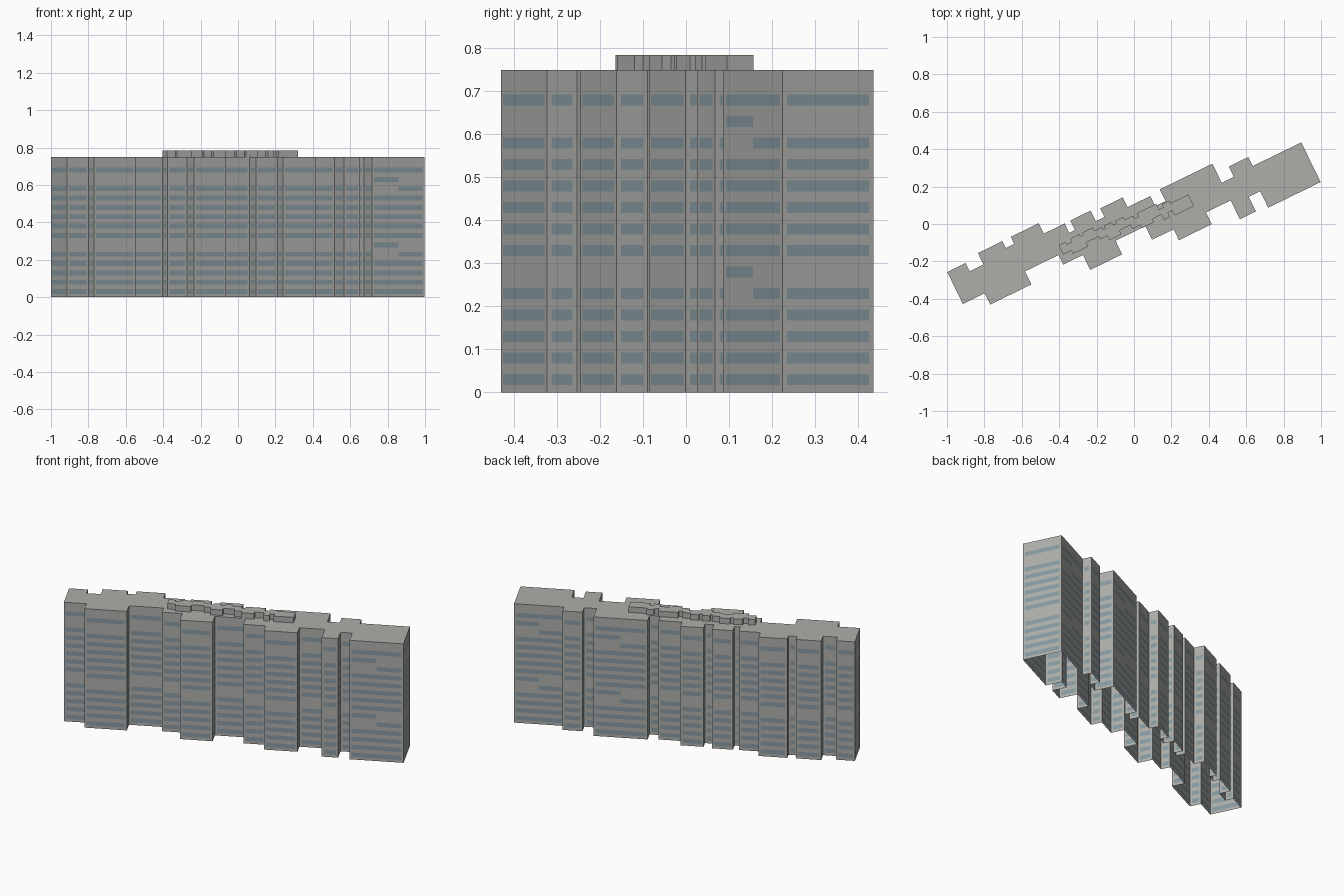
import bpy
import bmesh
import math
from mathutils import Matrix, Vector

default_cube = bpy.data.objects.get("Cube")
if default_cube:
    bpy.data.objects.remove(default_cube, do_unlink=True)


def make_material(name, colour):
    material = bpy.data.materials.new(name)
    material.use_nodes = True
    material.diffuse_color = (*colour, 1)
    shader = material.node_tree.nodes["Principled BSDF"]
    shader.inputs["Base Color"].default_value = (*colour, 1)
    shader.inputs["Roughness"].default_value = 0.8
    return material


concrete = make_material("grey concrete", (0.42, 0.42, 0.40))
glass = make_material("blue grey glass", (0.24, 0.32, 0.36))

# Footprint as right-angled steps (end along the length, depth)
LEFT_END = -1.01
RIGHT_END = 0.995
FRONT_STEPS = [
    (-.88, .017), (-.635, -.05), (-.435, .028), (-.318, -.029),
    (-.128, -.118), (.05, -.037), (.178, -.118), (.373, -.183),
    (.52, -.113), (.615, -.225), (.683, -.138), (RIGHT_END, -.236),
]
BACK_STEPS = [
    (.706, 0), (.59, .054), (.518, -.008), (.205, .106), (.144, .036),
    (.008, .096), (-.126, .154), (-.177, .103), (-.298, .166),
    (-.332, .109), (-.456, .165), (-.622, .227), (-.673, .185),
    (-.818, .226), (-.901, .158), (LEFT_END, .207),
]
TURN = Matrix.Rotation(math.radians(26), 2)

HEIGHT = 0.75
FLOOR = 0.05
SILL = 0.017
PANE = 0.026
MARGIN = 0.012
FLOORS = 14
SERVICE_FLOORS = (5, 12)
LONG_WALL = 0.27


def stepped_outline():
    points, along = [], LEFT_END
    for end, depth in FRONT_STEPS + BACK_STEPS:
        points += [Vector((along, depth)), Vector((end, depth))]
        along = end
    return points


def has_window(floor, raised):
    # Raised bays carry the window one floor up into the service floor
    if raised:
        return floor + 1 not in SERVICE_FLOORS
    return floor not in SERVICE_FLOORS


def add_wall(bm, start, end):
    length = (end - start).length
    direction = (end - start) / length
    columns = [0, MARGIN, length - MARGIN, length]
    if length > LONG_WALL:
        columns.insert(2, length / 2)
    levels = [0]
    for floor in range(FLOORS):
        levels += [floor * FLOOR + SILL, floor * FLOOR + SILL + PANE]
    levels.append(HEIGHT)
    grid = [[bm.verts.new((*(start + direction * c), z)) for c in columns]
            for z in levels]
    for row in range(len(levels) - 1):
        for col in range(len(columns) - 1):
            face = bm.faces.new((grid[row][col], grid[row][col + 1],
                                 grid[row + 1][col + 1], grid[row + 1][col]))
            inner = 0 < col < len(columns) - 2
            raised = length > LONG_WALL and col == 1
            if inner and row % 2 and has_window(row // 2, raised):
                face.material_index = 1


def add_plain_walls(bm, outline, bottom, top):
    for start, end in zip(outline, outline[1:] + outline[:1]):
        bm.faces.new([bm.verts.new((*p, z)) for p, z in
                      ((start, bottom), (end, bottom), (end, top), (start, top))])


def add_cap(bm, outline, z):
    bm.faces.new([bm.verts.new((*p, z)) for p in outline])


def finish(bm, name):
    bmesh.ops.remove_doubles(bm, verts=bm.verts, dist=0.0001)
    mesh = bpy.data.meshes.new(name)
    bm.to_mesh(mesh)
    bm.free()
    mesh.materials.append(concrete)
    mesh.materials.append(glass)
    obj = bpy.data.objects.new(name, mesh)
    bpy.context.collection.objects.link(obj)
    return obj


# Main block: window walls and flat roof, open underneath
plan = stepped_outline()
outline = [TURN @ p for p in plan]
bm = bmesh.new()
for a, b in zip(outline, outline[1:] + outline[:1]):
    add_wall(bm, a, b)
add_cap(bm, outline, HEIGHT)
finish(bm, "apartment_block")

# Rooftop plant room: a small slim echo of the footprint
small = [TURN @ Vector((p.x * .37 - .038, p.y * .29 + .014)) for p in plan]
bm = bmesh.new()
add_plain_walls(bm, small, HEIGHT, HEIGHT + .035)
add_cap(bm, small, HEIGHT + .035)
finish(bm, "rooftop_plant_room")
